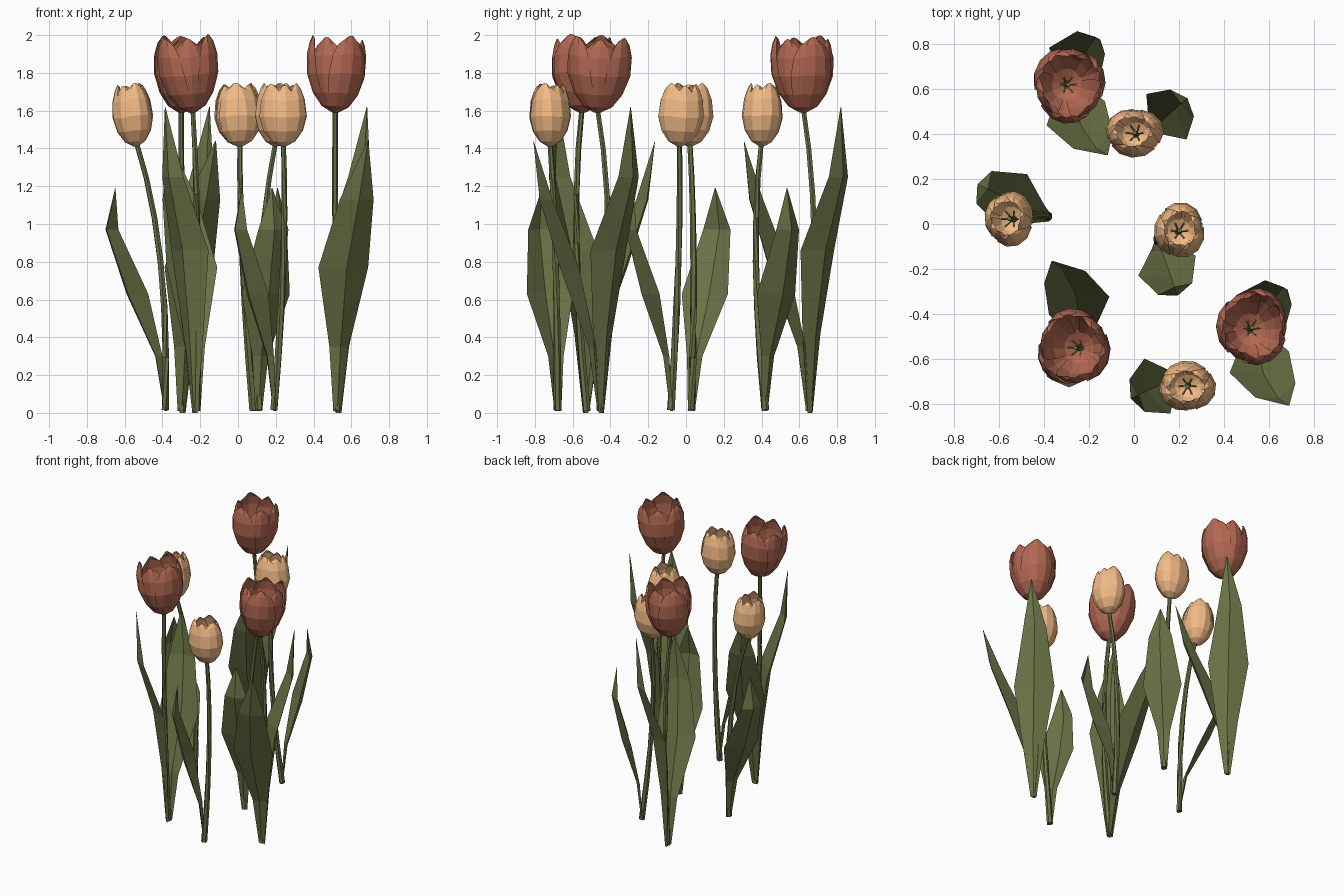
import bpy
from math import sin, cos, pi, radians
from mathutils import Vector, Matrix

if "Cube" in bpy.data.objects:
    bpy.data.objects.remove(bpy.data.objects["Cube"])


def material(name, color):
    m = bpy.data.materials.new(name)
    m.diffuse_color = (*color, 1)
    m.use_nodes = True
    m.node_tree.nodes["Principled BSDF"].inputs["Base Color"].default_value = m.diffuse_color
    return m


RED = material("red_petal", (0.45, 0.14, 0.085))
ORANGE = material("orange_petal", (0.90, 0.50, 0.24))
GREEN = material("leaf_green", (0.14, 0.17, 0.06))
YELLOW = material("stamen_yellow", (0.65, 0.55, 0.15))


def grid_mesh(name, patches, mat, matrix=Matrix()):
    """Join several rectangular patches (lists of point rows) in one object."""
    verts, faces = [], []
    for rows in patches:
        n, start = len(rows[0]), len(verts)
        verts += [matrix @ Vector(p) for r in rows for p in r]
        for i in range(len(rows) - 1):
            for j in range(n - 1):
                a = start + i * n + j
                faces.append((a, a + 1, a + n + 1, a + n))
    me = bpy.data.meshes.new(name)
    me.from_pydata(verts, [], faces)
    me.validate()
    me.materials.append(mat)
    ob = bpy.data.objects.new(name, me)
    bpy.context.collection.objects.link(ob)
    return ob


def tube(p, radii, sides=6):
    """Rows of a closed tube along points p."""
    rows = []
    for i, c in enumerate(p):
        d = Vector(p[min(i + 1, len(p) - 1)]) - Vector(p[max(i - 1, 0)])
        q = d.to_track_quat('Z', 'Y')
        rows.append([Vector(c) + q @ Vector((radii[i] * cos(2 * pi * k / sides),
                                             radii[i] * sin(2 * pi * k / sides), 0))
                     for k in range(sides + 1)])
    rows.insert(0, [Vector(p[0])] * (sides + 1))
    rows.append([Vector(p[-1])] * (sides + 1))
    return rows


def stem(name, base, mid, top):
    # smooth bend through three points
    a, b, c = map(Vector, (base, mid, top))
    ctrl = 2 * b - (a + c) / 2
    pts = [a * (1 - t) ** 2 + ctrl * 2 * t * (1 - t) + c * t * t
           for t in (i / 6 for i in range(7))]
    grid_mesh(name, [tube(pts, [0.021 - 0.0012 * i for i in range(7)])], GREEN)


# petal rows: height, radius, half angle in degrees
OPEN_CUP = [(0.0, 0.10, 60), (0.08, 0.45, 54), (0.25, 0.75, 50), (0.5, 0.97, 46),
            (0.75, 1.0, 40), (0.91, 0.93, 30), (1.0, 0.84, 12)]
EGG_CUP = [(0.0, 0.10, 60), (0.08, 0.50, 56), (0.25, 0.83, 54), (0.48, 1.0, 52),
           (0.75, 0.92, 48), (0.92, 0.76, 38), (1.0, 0.62, 18)]


def flower(name, bottom, center, height, rx, ry, cup, mat, spin):
    axis = Vector(center) - Vector(bottom)
    tilt = Vector((0, 0, 1)).rotation_difference(axis)
    frame = Matrix.Translation(bottom) @ tilt.to_matrix().to_4x4()
    petals = []
    for k in range(6):
        inner = k % 2
        a0 = radians(60 * k + spin)
        rows = []
        for h, r, w in cup:
            row = []
            for u in (-1, -0.5, 0, 0.5, 1):
                a = a0 + radians(w) * u
                rr = r * (0.91 if inner else 1.0) * (1 - 0.06 * u * u)
                z = height * (h * (0.97 if inner else 1.0) - 0.04 * h * u * u)
                row.append((rr * rx * cos(a), rr * ry * sin(a), z))
            rows.append(row)
        petals.append(rows)
    grid_mesh(name + "_petals", petals, mat, frame)
    # pistil and stamens
    grid_mesh(name + "_pistil", [tube([(0, 0, 0), (0, 0, height * 0.5)], [0.012, 0.010])],
              GREEN, frame)
    fil = []
    for k in range(6):
        a = k * pi / 3
        fil.append(tube([(0.012 * cos(a), 0.012 * sin(a), 0.02),
                         (0.04 * cos(a), 0.04 * sin(a), height * 0.45)], [0.003, 0.005], 4))
    grid_mesh(name + "_stamens", fil, YELLOW, frame)


def leaf(name, base, spine, widths, side, turn=0.0):
    """Folded blade: spine points relative to base, widths across 'side'."""
    rot = Matrix.Rotation(radians(turn), 3, 'Z')
    s = Vector((*side, 0)).normalized()
    out = Vector((s.y, -s.x, 0))
    if out.dot(Vector((*spine[-1][:2], 0))) < 0:
        out = -out
    rows = []
    for (x, y, z), w in zip(spine, widths):
        row = []
        for u in (-1, 0, 1):
            p = Vector((x, y, z)) + s * w * 0.5 * u + out * w * (0.1 - 0.2 * u * u)
            row.append(rot @ p + Vector((*base, 0)))
        rows.append(row)
    grid_mesh(name, [rows], GREEN)


# tall red tulips: base, stem middle, stem top, head centre, leaf turn
TALL = [(0.01, 0.01, 0.0), (0.025, 0.025, 0.42), (0.05, 0.065, 0.86),
        (0.125, 0.165, 1.25), (0.155, 0.165, 1.62)]
SIDE = [(0.0, -0.01, 0.01), (0.015, -0.05, 0.35), (0.045, -0.185, 0.77),
        (0.115, -0.30, 1.13), (0.17, -0.35, 1.44)]
reds = [((-0.30, 0.65), (-0.30, 0.68), (-0.30, 0.62), (-0.292, 0.62), 2),
        ((-0.22, -0.525), (-0.215, -0.58), (-0.24, -0.55), (-0.262, -0.55), 176),
        ((0.525, -0.455), (0.515, -0.41), (0.515, -0.47), (0.525, -0.46), -1)]
for i, (b, m, t, c, turn) in enumerate(reds, 1):
    n = f"red_tulip_{i}"
    stem(n + "_stem", (*b, 0.01), (*m, 0.9), (*t, 1.62))
    flower(n, (*t, 1.59), (*c, 1.80), 0.405, 0.165, 0.175, OPEN_CUP, RED, turn + 20 * i)
    leaf(n + "_tall_leaf", b, TALL, (0.04, 0.15, 0.28, 0.16, 0.004), (0.75, -0.66), turn)
    leaf(n + "_side_leaf", b, SIDE, (0.04, 0.11, 0.28, 0.19, 0.004), (1, 0.38), turn)

# short orange tulips: base, stem middle, stem top, head centre, leaf tip offset, head radii
oranges = [((0.08, 0.42), (0.025, 0.37), (0.01, 0.40), (0.002, 0.407), (0.13, 0.115), (0.132, 0.112)),
           ((-0.385, 0.03), (-0.41, 0.04), (-0.54, 0.02), (-0.555, 0.024), (-0.265, 0.125), (0.112, 0.127)),
           ((0.11, -0.08), (0.12, -0.04), (0.20, -0.035), (0.203, -0.028), (0.07, -0.2), (0.116, 0.127)),
           ((0.19, -0.68), (0.24, -0.69), (0.24, -0.72), (0.237, -0.722), (-0.17, -0.08), (0.130, 0.115))]
for i, (b, m, t, c, tip, (rx, ry)) in enumerate(oranges, 1):
    n = f"orange_tulip_{i}"
    stem(n + "_stem", (*b, 0.015), (*m, 0.8), (*t, 1.44))
    flower(n, (*t, 1.41), (*c, 1.58), 0.335, rx, ry, EGG_CUP, ORANGE, 25 * i)
    spine = [(tip[0] * f, tip[1] * f, z) for f, z in
             ((0, 0.01), (0.16, 0.3), (0.65, 0.63), (1.12, 0.97), (1.0, 1.19))]
    leaf(n + "_leaf", b, spine, (0.04, 0.09, 0.27, 0.16, 0.004), (-tip[1], tip[0]))
